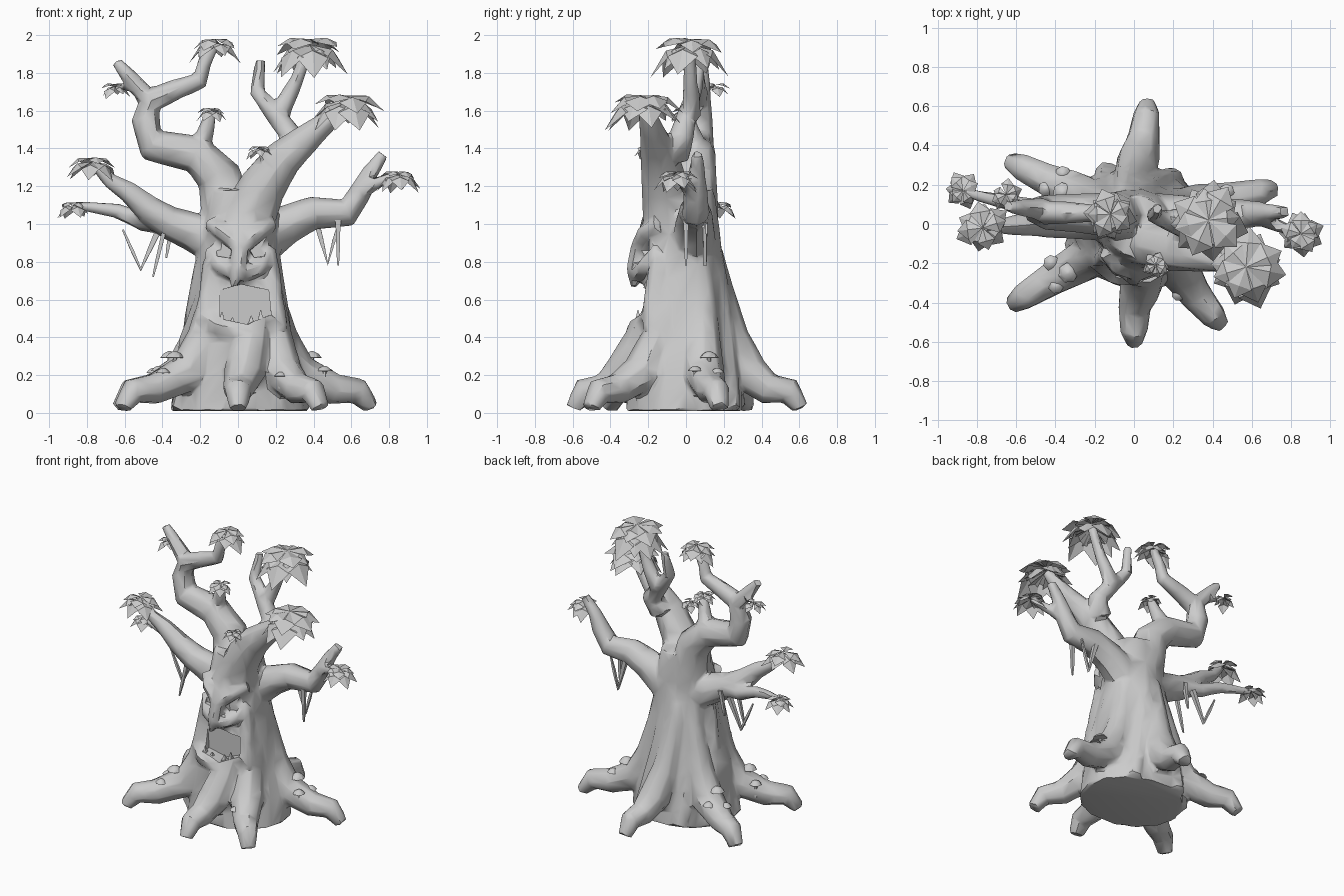
import bpy, bmesh, math, random
from mathutils import Vector, Matrix

if "Cube" in bpy.data.objects:
    bpy.data.objects.remove(bpy.data.objects["Cube"])
random.seed(4)


def tube(bm, pts, radii, n=8):
    """Closed tapered tube through points, kept above ground."""
    P = [Vector(p) for p in pts]
    rings, side, prev = [], None, None
    for i, p in enumerate(P):
        t = (P[min(i + 1, len(P) - 1)] - P[max(i - 1, 0)]).normalized()
        side = prev.rotation_difference(t) @ side if prev else t.orthogonal().normalized()
        prev, b = t, t.cross(side)
        ring = []
        for k in range(n):
            a = 2 * math.pi * k / n
            v = p + (side * math.cos(a) + b * math.sin(a)) * radii[i]
            v.z = max(v.z, 0.01)
            ring.append(bm.verts.new(v))
        rings.append(ring)
    skin(bm, rings)


def skin(bm, rings):
    n = len(rings[0])
    for r, s in zip(rings, rings[1:]):
        for k in range(n):
            bm.faces.new((r[k], r[(k + 1) % n], s[(k + 1) % n], s[k]))
    bm.faces.new(rings[0][::-1])
    bm.faces.new(rings[-1])


def finish(bm, name, normals=True):
    if normals:
        bmesh.ops.recalc_face_normals(bm, faces=bm.faces)
    me = bpy.data.meshes.new(name)
    bm.to_mesh(me)
    bm.free()
    ob = bpy.data.objects.new(name, me)
    bpy.context.collection.objects.link(ob)
    return ob


def smooth(ob, angle):
    bpy.ops.object.select_all(action='DESELECT')
    ob.select_set(True)
    bpy.context.view_layer.objects.active = ob
    bpy.ops.object.convert(target='MESH')
    bpy.ops.object.shade_smooth_by_angle(angle=math.radians(angle))


def cluster(p, R, n):
    """Drooping star of broad folded leaves around a twig end."""
    bm = bmesh.new()
    for cnt, size, droop, lift in [(n, 1, .65, -.1), (n - 2, .95, .3, .05)]:
        off = random.random() * 6
        for k in range(cnt):
            s = R * size * random.uniform(.85, 1.12)
            w, d = s * .4, droop + random.uniform(-.1, .2)
            M = Matrix.Translation(p + Vector((0, 0, R * (lift + .1)))) @ Matrix.Rotation(
                off + 2 * math.pi * k / cnt + random.uniform(-.2, .2), 4, 'Z')
            v = [bm.verts.new(M @ Vector(c)) for c in
                 [(0, 0, 0), (s * .6, w, -s * d * .4), (s, 0, -s * d),
                  (s * .6, -w, -s * d * .4), (s * .6, 0, s * (.1 - d * .3))]]
            for i in range(4):
                f = bm.faces.new((v[4], v[i], v[(i + 1) % 4]))
                f.normal_update()
                if f.normal.z < 0:
                    f.normal_flip()
    finish(bm, "leaf_cluster", normals=False)


def limb(path, y0, y1, r0, r1, leaf=0, leaves=6):
    """Branch from a front (x, z) path; depth and radius run evenly along it."""
    n = len(path) - 1
    pts = [Vector((x, y0 + (y1 - y0) * i / n, z)) for i, (x, z) in enumerate(path)]
    tube(body, pts, [r0 + (r1 - r0) * i / n for i in range(n + 1)])
    if leaf:
        cluster(pts[-1], leaf, leaves)


# Trunk: stacked ellipses narrowing upward
body = bmesh.new()
N, rings = 14, []
for i, rx in enumerate((.37, .345, .305, .255, .22, .2, .16)):
    rings.append([body.verts.new((rx * math.cos(a) + .01 - .02 * (i == 2),
                                  (rx * .75 + .04) * math.sin(a) - .01, .01 + i * .195))
                  for a in (2 * math.pi * k / N + i * .1 for k in range(N))])
skin(body, rings)

# Roots: strands twisting down the trunk and out along the ground
roots = [(-.62, -.41, .3), (0, -.6, .6), (.44, -.51, .45), (.71, .18, .25), (.07, .61, .3), (-.63, .32, -.2)]
for ex, ey, twist in roots:
    L, a = math.hypot(ex, ey), math.atan2(ey, ex)
    ds = (.15, .19, .24, .33, L * .72, L * .9, L * .99)
    zs = (.86, .62, .4, .21, .125, .115, .02)
    ang = [a + twist * max(0, z - .12) * 1.8 for z in zs]
    tube(body, [(d * math.cos(t), d * math.sin(t), z) for d, z, t in zip(ds, zs, ang)],
         (.05, .075, .095, .11, .085, .072, .05))

# Bark ridges at the sides and back
for a in (0, .9, 2, 2.7, 3.5):
    tube(body, [((.33 - .18 * z ** .9) * math.cos(a + z * .6), (.3 - .17 * z ** .9) * math.sin(a + z * .6), z)
                for z in (.02, .25, .5, .75, 1)], (.06, .06, .055, .05, .04), 6)

# Left main limb, fork and twigs
limb([(0, .8), (-.06, 1.05), (-.1, 1.25), (-.22, 1.37), (-.46, 1.42), (-.49, 1.55),
      (-.47, 1.66), (-.56, 1.76), (-.645, 1.86)], .03, .09, .15, .03)
limb([(-.47, 1.65), (-.33, 1.71), (-.2, 1.76), (-.18, 1.85), (-.12, 1.96)], .06, .05, .065, .03, .13, 7)
limb([(-.2, 1.4), (-.17, 1.49), (-.14, 1.6)], .06, 0, .06, .03, .08)
limb([(-.54, 1.72), (-.65, 1.73)], .07, .15, .03, .01, .08, 5)
# Right main limb, fork and twigs
limb([(.03, .85), (.06, 1.05), (.13, 1.2), (.24, 1.35), (.36, 1.45), (.47, 1.54), (.57, 1.65)],
     -.06, -.22, .17, .035, .2, 9)
limb([(.24, 1.36), (.29, 1.46), (.19, 1.59), (.1, 1.7), (.12, 1.87)], -.06, .08, .08, .028)
limb([(.21, 1.57), (.27, 1.68), (.31, 1.76), (.38, 1.95)], .03, .02, .055, .03, .19, 9)
limb([(.18, 1.3), (.11, 1.4)], -.16, -.21, .05, .015, .075, 5)
# Side branches with twigs
limb([(-.08, .88), (-.24, .96), (-.37, 1.01), (-.49, 1.09), (-.58, 1.17), (-.68, 1.23), (-.77, 1.33)],
     .03, -.02, .12, .025, .14)
limb([(-.38, 1), (-.5, 1.01), (-.64, 1.07), (-.78, 1.09), (-.87, 1.1)], .05, .17, .06, .02, .095, 6)
limb([(.1, .88), (.26, 1), (.4, 1.06), (.58, 1.06), (.65, 1.17), (.69, 1.26), (.77, 1.37)], .04, .06, .12, .032)
limb([(.64, 1.17), (.72, 1.21), (.85, 1.26)], .04, -.05, .05, .02, .11, 7)

# Face relief: mask, nose, chin, brows, cheeks and mouth sides
tube(body, [(.015, -.12, 1.04), (.015, -.125, .92), (.01, -.15, .72)], (.11, .135, .08), 8)
tube(body, [(.02, -.18, 1), (.01, -.25, .87), (0, -.275, .76), (-.03, -.275, .65)], (.05, .05, .045, .015), 6)
tube(body, [(-.2, -.18, .52), (-.1, -.25, .45), (.03, -.265, .42), (.2, -.18, .52)], (.05, .06, .06, .05), 6)
for s in (-1, 1):
    for ridge in ([(0, -.25, .88), (.1, -.215, .96), (.16, -.14, 1)],
                  [(0, -.255, .73), (.1, -.225, .77), (.16, -.14, .86)],
                  [(.16, -.15, .8), (.18, -.18, .62), (.21, -.19, .45)]):
        tube(body, [(.015 + s * x, y, z) for x, y, z in ridge], (.045, .045, .045), 6)
tree = finish(body, "tree_body")

# Eye and mouth hollows
cut = bmesh.new()
eye = [(.145, .94), (.05, .86), (.06, .82), (.125, .83)]
mouth = [(-.11, .65), (0, .68), (.15, .65), (.16, .52), (.03, .47), (-.11, .5)]
for shape in (eye, [(-x, z) for x, z in eye], mouth):
    skin(cut, [[cut.verts.new((x + .015, y, z)) for x, z in shape] for y in (-.5, -.195)])
cutter = finish(cut, "face_cutter")
cutter.hide_render = True

# Fuse the body, carve the face, reduce to low poly
m = tree.modifiers.new("fuse", 'REMESH')
m.mode, m.voxel_size = 'VOXEL', .014
m = tree.modifiers.new("soften", 'SMOOTH')
m.factor, m.iterations = .5, 4
m = tree.modifiers.new("carve", 'BOOLEAN')
m.operation, m.object, m.solver = 'DIFFERENCE', cutter, 'EXACT'
m = tree.modifiers.new("reduce", 'DECIMATE')
m.ratio = .045
smooth(tree, 40)
bpy.data.objects.remove(cutter)

# Teeth
bm = bmesh.new()
for x, h in [(-.085, .08), (-.03, .05), (.07, .06), (.12, .09)]:
    tube(bm, [(x, -.25, .45), (x, -.255, .455 + h)], (.035, .003), 4)
finish(bm, "teeth")

# Hanging vines: sagging loops and loose ends
bm = bmesh.new()
for x0, x1, y, z, drop in [(-.37, -.45, -.03, 1.05, .33), (-.42, -.61, .1, .97, .21), (-.35, -.38, .1, 1, .18),
                           (.41, .54, .1, 1.03, .24), (.53, .53, 0, 1.02, .24)]:
    loop = abs(x1 - x0) > .1
    tube(bm, [(x0 + (x1 - x0) * t, y, z - drop * (1 - abs(2 * t - 1) if loop else t))
              for t in (0, .25, .5, .75, 1)], (.022, .016, .014, .012, .006), 4)
finish(bm, "hanging_vines")

# Mushrooms: small groups sitting on the four corner roots
bm = bmesh.new()
for ex, ey, _ in (roots[0], roots[2], roots[3], roots[5]):
    for t, shift, h in [(.56, .03, .14), (.62, -.09, .07), (.68, .06, .06)]:
        h *= .6 if ex == .44 else 1
        x, y, r = ex * t - ey * shift, ey * t + ex * shift, .03 + h * .16
        z = .15 + h
        tube(bm, [(x, y, .13), (x, y, z), (x, y, z + .002), (x, y, z + r * .45), (x, y, z + r * .7)],
             (.014, .011, r, r * .65, .008), 7)
smooth(finish(bm, "mushrooms"), 40)
